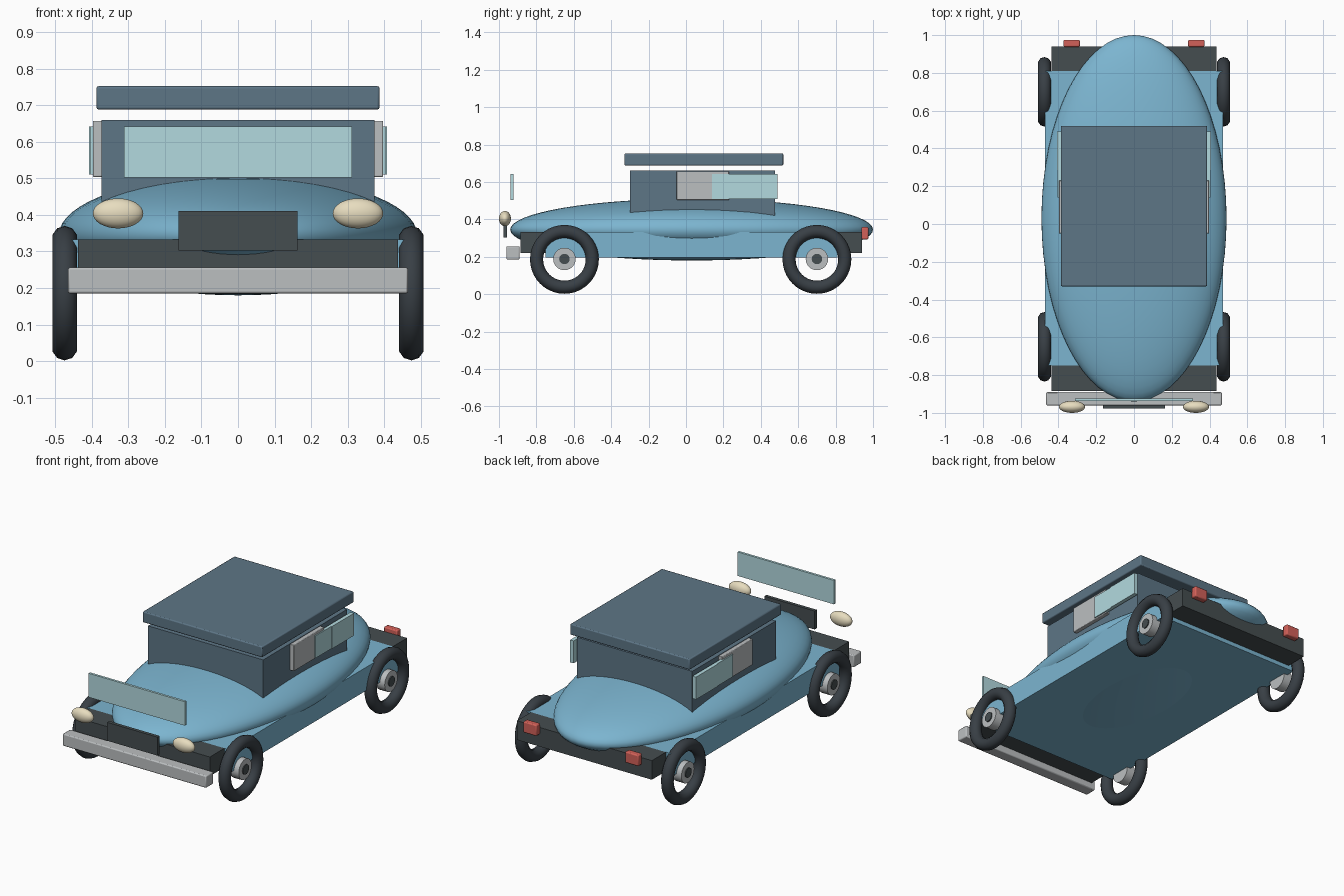
import bpy
from math import pi, radians

if "Cube" in bpy.data.objects:
    bpy.data.objects.remove(bpy.data.objects["Cube"])


def material(name, rgb):
    m = bpy.data.materials.new(name)
    m.diffuse_color = (*rgb, 1)
    m.use_nodes = True
    m.node_tree.nodes["Principled BSDF"].inputs["Base Color"].default_value = m.diffuse_color
    return m


BLUE = material("body_blue", (0.20, 0.46, 0.63))
STEEL = material("steel_blue", (0.11, 0.18, 0.24))
DARK = material("dark_trim", (0.06, 0.075, 0.08))
RUBBER = material("rubber", (0.04, 0.05, 0.06))
CHROME = material("chrome", (0.50, 0.52, 0.53))
GLASS = material("glass", (0.45, 0.70, 0.74))
CREAM = material("lamp_cream", (0.80, 0.72, 0.52))
RED = material("lamp_red", (0.65, 0.12, 0.10))


def finish(name, mat, angle=35):
    ob = bpy.context.object
    ob.name = name
    ob.data.materials.append(mat)
    bpy.ops.object.shade_smooth_by_angle(angle=radians(angle))
    return ob


def box(name, mat, x, y, z, bevel=0.0):
    """Box from (min, max) ranges on each axis."""
    bpy.ops.mesh.primitive_cube_add(size=1, location=[sum(r) / 2 for r in (x, y, z)])
    ob = bpy.context.object
    ob.scale = [r[1] - r[0] for r in (x, y, z)]
    bpy.ops.object.transform_apply(location=False, rotation=False, scale=True)
    if bevel:
        b = ob.modifiers.new("bevel", 'BEVEL')
        b.width, b.segments = bevel, 2
    return finish(name, mat)


def ellipsoid(name, mat, centre, radii, seg=32, rings=16):
    bpy.ops.mesh.primitive_uv_sphere_add(segments=seg, ring_count=rings, radius=1, location=centre)
    bpy.context.object.scale = radii
    bpy.ops.object.transform_apply(location=False, rotation=False, scale=True)
    return finish(name, mat)


def disc(name, mat, centre, radius, width):
    bpy.ops.mesh.primitive_cylinder_add(vertices=24, radius=radius, depth=width,
                                        location=centre, rotation=(0, pi / 2, 0))
    return finish(name, mat)


# Body shell, lower tub and dark end sections
ellipsoid("body_shell", BLUE, (0, 0.03, 0.345), (0.49, 0.97, 0.165), 64, 32)
box("lower_body", BLUE, (-0.47, 0.47), (-0.75, 0.81), (0.195, 0.332))
box("front_apron", DARK, (-0.437, 0.437), (-0.885, -0.75), (0.22, 0.332))
box("rear_apron", DARK, (-0.437, 0.437), (0.81, 0.94), (0.22, 0.332))

# Cabin, raised roof and windscreen
box("cabin", STEEL, (-0.373, 0.373), (-0.30, 0.475), (0.40, 0.66))
box("roof", STEEL, (-0.387, 0.387), (-0.33, 0.52), (0.688, 0.752), 0.006)
box("windscreen", GLASS, (-0.312, 0.312), (-0.937, -0.923), (0.502, 0.642))

# Front bumper and grille
box("front_bumper", CHROME, (-0.465, 0.465), (-0.96, -0.89), (0.185, 0.256), 0.006)
box("grille", DARK, (-0.163, 0.163), (-0.977, -0.957), (0.302, 0.41))

for side, s in (("left", -1), ("right", 1)):
    def span(a, b):
        return (min(s * a, s * b), max(s * a, s * b))

    # Door panel and side panes
    box(f"{side}_door_panel", CHROME, span(0.37, 0.397), (-0.05, 0.23), (0.504, 0.657), 0.003)
    box(f"{side}_front_pane", GLASS, span(0.385, 0.404), (0.14, 0.415), (0.51, 0.641))
    box(f"{side}_rear_pane", GLASS, span(0.385, 0.408), (0.286, 0.49), (0.51, 0.641))

    # Lamps
    ellipsoid(f"{side}_headlight", CREAM, (s * 0.328, -0.968, 0.404), (0.069, 0.032, 0.041))
    box(f"{side}_tail_light", RED, span(0.287, 0.373), (0.938, 0.975), (0.293, 0.358), 0.006)

    # Wheels
    for end, y in (("front", -0.65), ("rear", 0.70)):
        bpy.ops.mesh.primitive_torus_add(major_radius=0.149, minor_radius=0.035, major_segments=40,
                                         minor_segments=10, location=(s * 0.474, y, 0.186),
                                         rotation=(0, pi / 2, 0))
        finish(f"{end}_{side}_tyre", RUBBER, 60)
        disc(f"{end}_{side}_hub", CHROME, (s * 0.474, y, 0.188), 0.06, 0.056)
        disc(f"{end}_{side}_hub_cap", DARK, (s * 0.495, y, 0.188), 0.028, 0.025)
